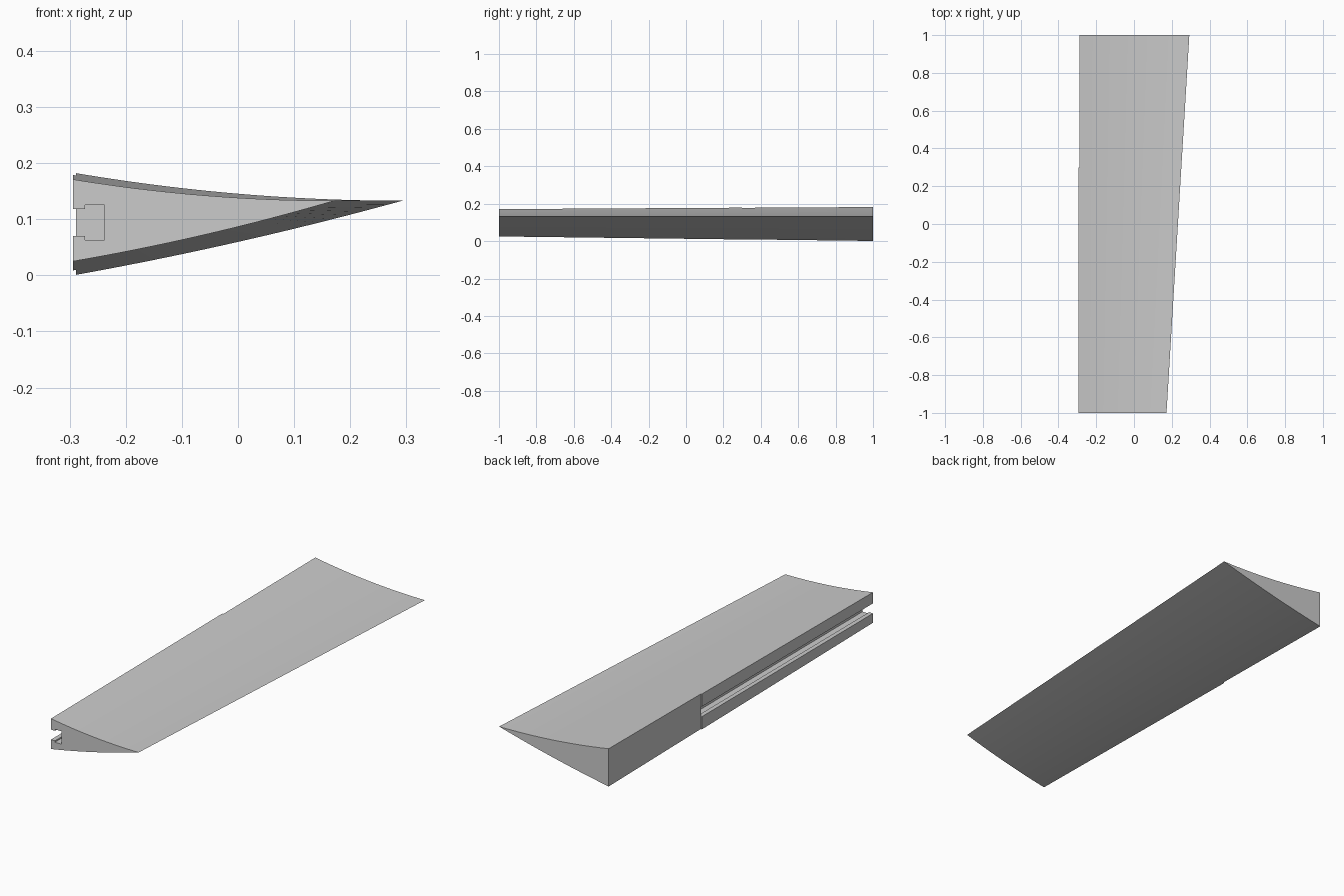
import bpy
import bmesh
import math

cube = bpy.data.objects.get("Cube")
if cube:
    bpy.data.objects.remove(cube)

STEPS = 24
BACK_X, STEP_X, SLOT_END = -0.294, -0.289, 0.3

grey = bpy.data.materials.new("plain grey")
grey.use_nodes = True
colour = (0.6, 0.6, 0.6, 1)
grey.diffuse_color = colour
grey.node_tree.nodes["Principled BSDF"].inputs["Base Color"].default_value = colour


def loft(name, rings):
    """Skin equal rings of points and cap both ends."""
    bm = bmesh.new()
    loops = [[bm.verts.new(p) for p in ring] for ring in rings]
    n = len(loops[0])
    for a, b in zip(loops, loops[1:]):
        for i in range(n):
            j = (i + 1) % n
            bm.faces.new((a[i], a[j], b[j], b[i]))
    bm.faces.new(loops[0])
    bm.faces.new(loops[-1])
    bmesh.ops.recalc_face_normals(bm, faces=bm.faces)
    mesh = bpy.data.meshes.new(name)
    bm.to_mesh(mesh)
    bm.free()
    mesh.materials.append(grey)
    obj = bpy.data.objects.new(name, mesh)
    bpy.context.collection.objects.link(obj)
    return obj


def prism(name, outline, y0, y1):
    return loft(name, [[(x, y, z) for x, z in outline] for y in (y0, y1)])


def wedge_ring(y):
    """Wedge section: hollow top curve, slightly bulging underside."""
    f = (y + 1) / 2
    tip_x, tip_z = 0.172 + 0.121 * f, 0.133
    top_z, low_z = 0.171 + 0.012 * f, 0.025 * (1 - f)
    top, low = [], []
    for i in range(STEPS + 1):
        t = i / STEPS
        x = BACK_X + (tip_x - BACK_X) * t
        top.append((x, y, tip_z + (top_z - tip_z) * (1 - t) ** 2))
        low.append((x, y, low_z + (tip_z - low_z) * t - 0.028 * t * (1 - t)))
    return top + low[-2::-1]


# Tapered wedge body
body = loft("wedge_body", [wedge_ring(-1), wedge_ring(1)])

# T-shaped slot along the back, and the shallow step beyond its end
slot = prism("slot_cutter", [(-0.35, 0.07), (-0.273, 0.07), (-0.273, 0.063),
                             (-0.238, 0.063), (-0.238, 0.125), (-0.273, 0.125),
                             (-0.273, 0.118), (-0.35, 0.118)], -1.1, SLOT_END)
step = prism("step_cutter", [(-0.35, -0.1), (STEP_X, -0.1),
                             (STEP_X, 0.3), (-0.35, 0.3)], SLOT_END, 1.1)

bpy.context.view_layer.objects.active = body
for cutter in (slot, step):
    cutter.hide_render = True
    mod = body.modifiers.new(cutter.name, 'BOOLEAN')
    mod.operation = 'DIFFERENCE'
    mod.solver = 'EXACT'
    mod.object = cutter
    bpy.ops.object.modifier_apply(modifier=mod.name)
    bpy.data.objects.remove(cutter)

# Smooth curved faces, crisp edges
bpy.ops.object.select_all(action='DESELECT')
body.select_set(True)
bpy.ops.object.shade_smooth_by_angle(angle=math.radians(20))
